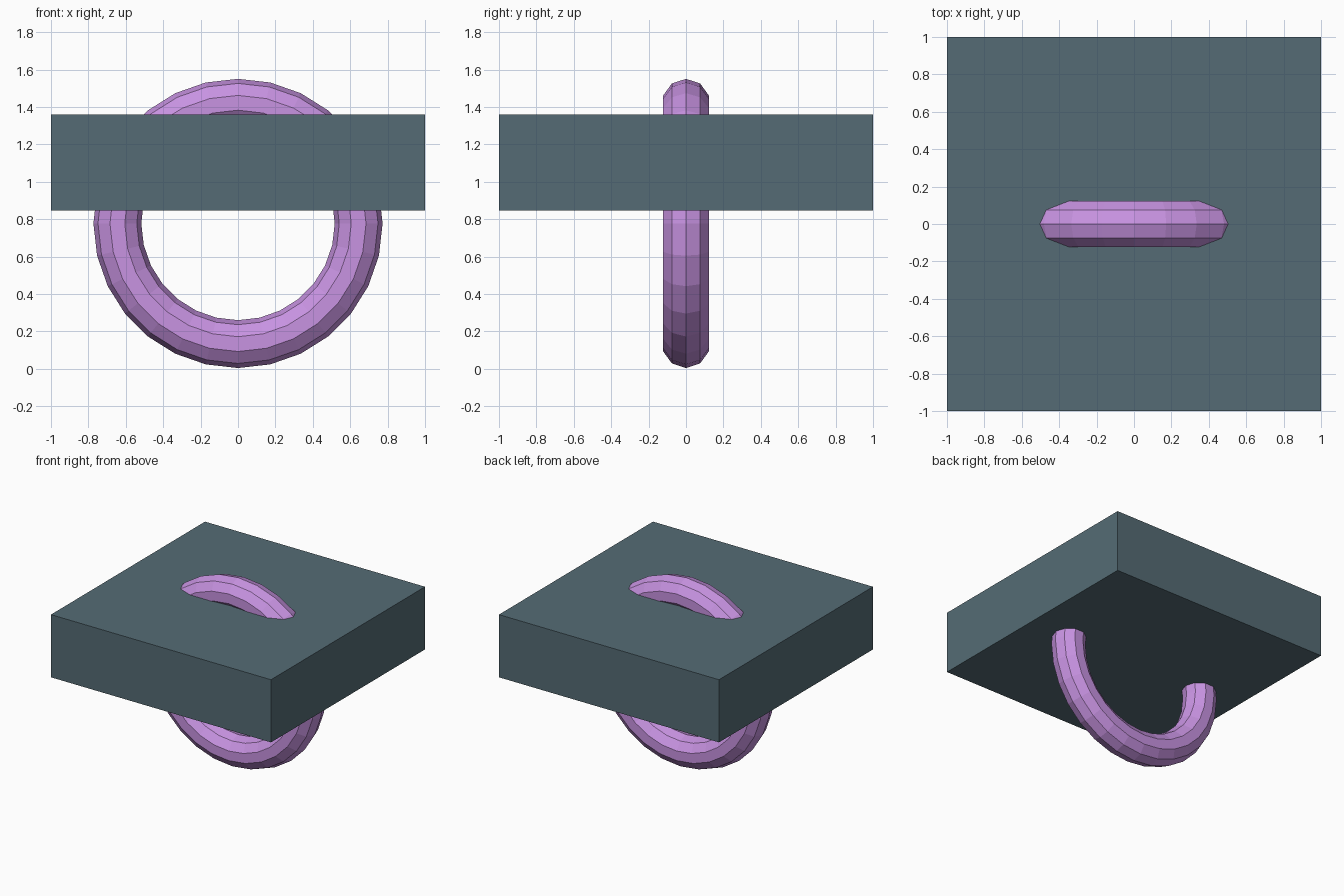
import bpy
import math

if "Cube" in bpy.data.objects:
    bpy.data.objects.remove(bpy.data.objects["Cube"])


def material(name, rgb):
    mat = bpy.data.materials.new(name)
    mat.diffuse_color = (*rgb, 1.0)
    mat.use_nodes = True
    mat.node_tree.nodes["Principled BSDF"].inputs["Base Color"].default_value = mat.diffuse_color
    return mat


def finish(name, mat):
    obj = bpy.context.object
    obj.name = name
    obj.data.materials.append(mat)
    bpy.ops.object.shade_flat()
    return obj


slate = material("slate_grey", (0.09, 0.148, 0.176))
purple = material("soft_purple", (0.578, 0.292, 0.76))

# Thick square slab
slab_bottom, slab_top = 0.845, 1.36
bpy.ops.mesh.primitive_cube_add(size=1, location=(0, 0, (slab_bottom + slab_top) / 2))
bpy.context.object.scale = (2, 2, slab_top - slab_bottom)
bpy.ops.object.transform_apply(location=False, rotation=False, scale=True)
finish("slab", slate)

# Upright faceted ring threaded through the slab
bpy.ops.mesh.primitive_torus_add(
    major_segments=28, minor_segments=10,
    major_radius=0.645, minor_radius=0.128,
    location=(0, 0, 0.777), rotation=(math.pi / 2, 0, 0))
bpy.ops.object.transform_apply(location=False, rotation=True, scale=False)
finish("ring", purple)
